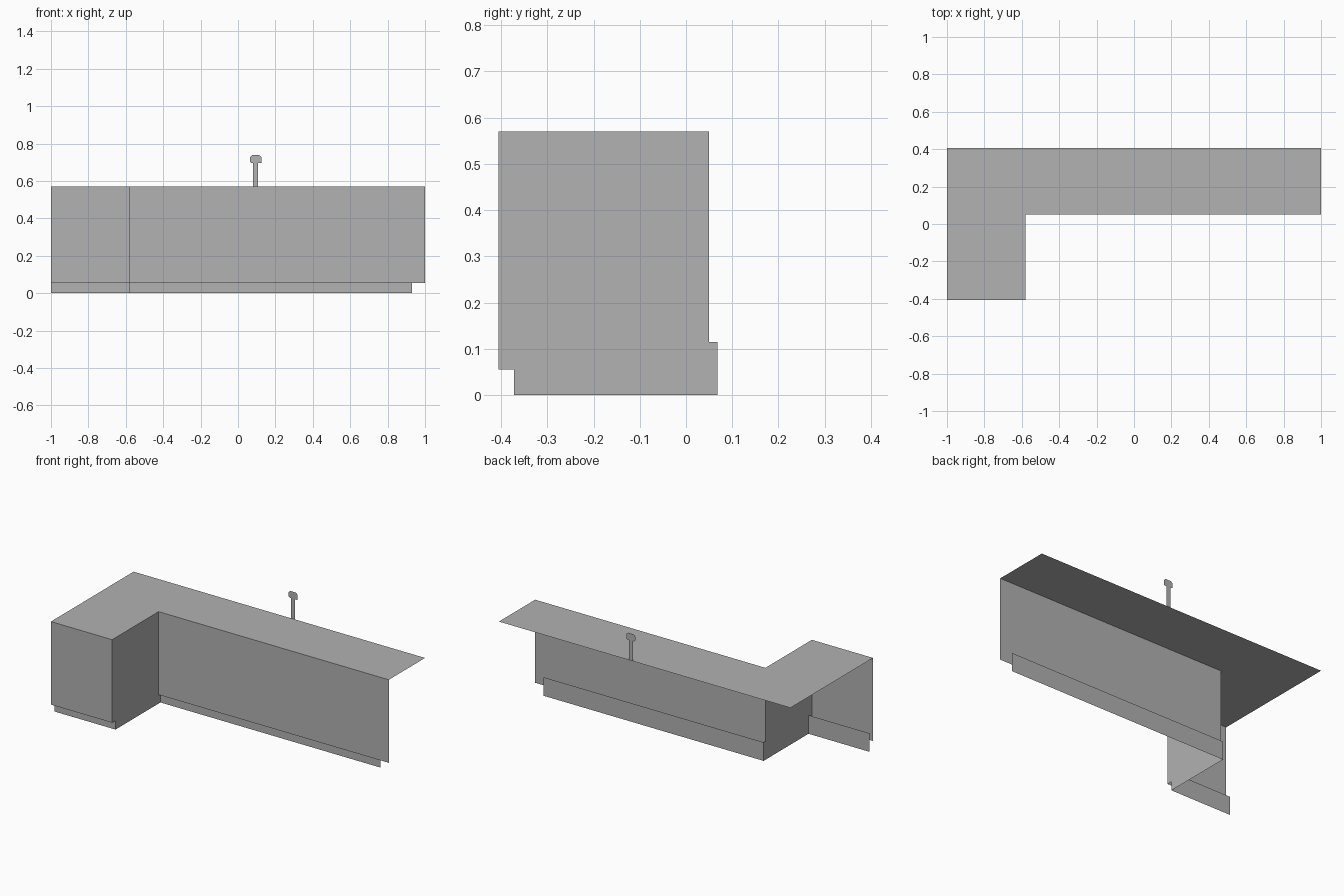
import bpy
from mathutils import Vector

cube = bpy.data.objects.get("Cube")
if cube:
    bpy.data.objects.remove(cube, do_unlink=True)

# One plain grey for every sheet
grey = bpy.data.materials.new("light_grey")
grey.use_nodes = True
grey.diffuse_color = (0.445, 0.445, 0.445, 1)
grey.node_tree.nodes["Principled BSDF"].inputs["Base Color"].default_value = grey.diffuse_color


def sheet(name, points, facing):
    """Single flat polygon whose normal points along facing."""
    mesh = bpy.data.meshes.new(name)
    mesh.from_pydata(points, [], [list(range(len(points)))])
    if mesh.polygons[0].normal.dot(Vector(facing)) < 0:
        mesh.flip_normals()
    mesh.materials.append(grey)
    obj = bpy.data.objects.new(name, mesh)
    bpy.context.collection.objects.link(obj)
    return obj


def front_sheet(name, x0, x1, y, z0, z1):
    sheet(name, [(x0, y, z0), (x1, y, z0), (x1, y, z1), (x0, y, z1)], (0, -1, 0))


BACK, RUN, END = 0.405, 0.05, -0.405    # depths of back edge, long front, short front
CORNER, TOP = -0.58, 0.57               # inner corner and counter height
KICK_LOW, KICK_HIGH = 0.055, 0.115      # panel bottom and toe kick top
RUN_KICK, END_KICK = 0.068, -0.372      # set-back toe kick depths

# L-shaped counter top
outline = [(-1, BACK), (-1, END), (CORNER, END), (CORNER, RUN), (1, RUN), (1, BACK)]
sheet("counter_top", [(x, y, TOP) for x, y in outline], (0, 0, 1))

# Front panels and the toe kicks behind them
front_sheet("long_front_panel", CORNER, 1, RUN, KICK_LOW, TOP)
front_sheet("long_toe_kick", CORNER, 0.93, RUN_KICK, 0, KICK_HIGH)
front_sheet("short_front_panel", -1, CORNER, END, KICK_LOW, TOP)
front_sheet("short_toe_kick", -1, CORNER, END_KICK, 0, KICK_HIGH)

# Inner side panel, notched around the toe kicks
side = [(END, TOP), (END, KICK_LOW), (END_KICK, KICK_LOW), (END_KICK, 0),
        (RUN_KICK, 0), (RUN_KICK, KICK_HIGH), (RUN, KICK_HIGH), (RUN, TOP)]
sheet("inner_side_panel", [(CORNER, y, z) for y, z in side], (1, 0, 0))

# Flat tap silhouette on the back edge: stem and chamfered head
tap = [(0.08, TOP), (0.107, TOP), (0.107, 0.695), (0.125, 0.695), (0.125, 0.728),
       (0.113, 0.738), (0.075, 0.738), (0.064, 0.728), (0.064, 0.702), (0.071, 0.695), (0.08, 0.695)]
sheet("tap", [(x, BACK, z) for x, z in tap], (0, -1, 0))
